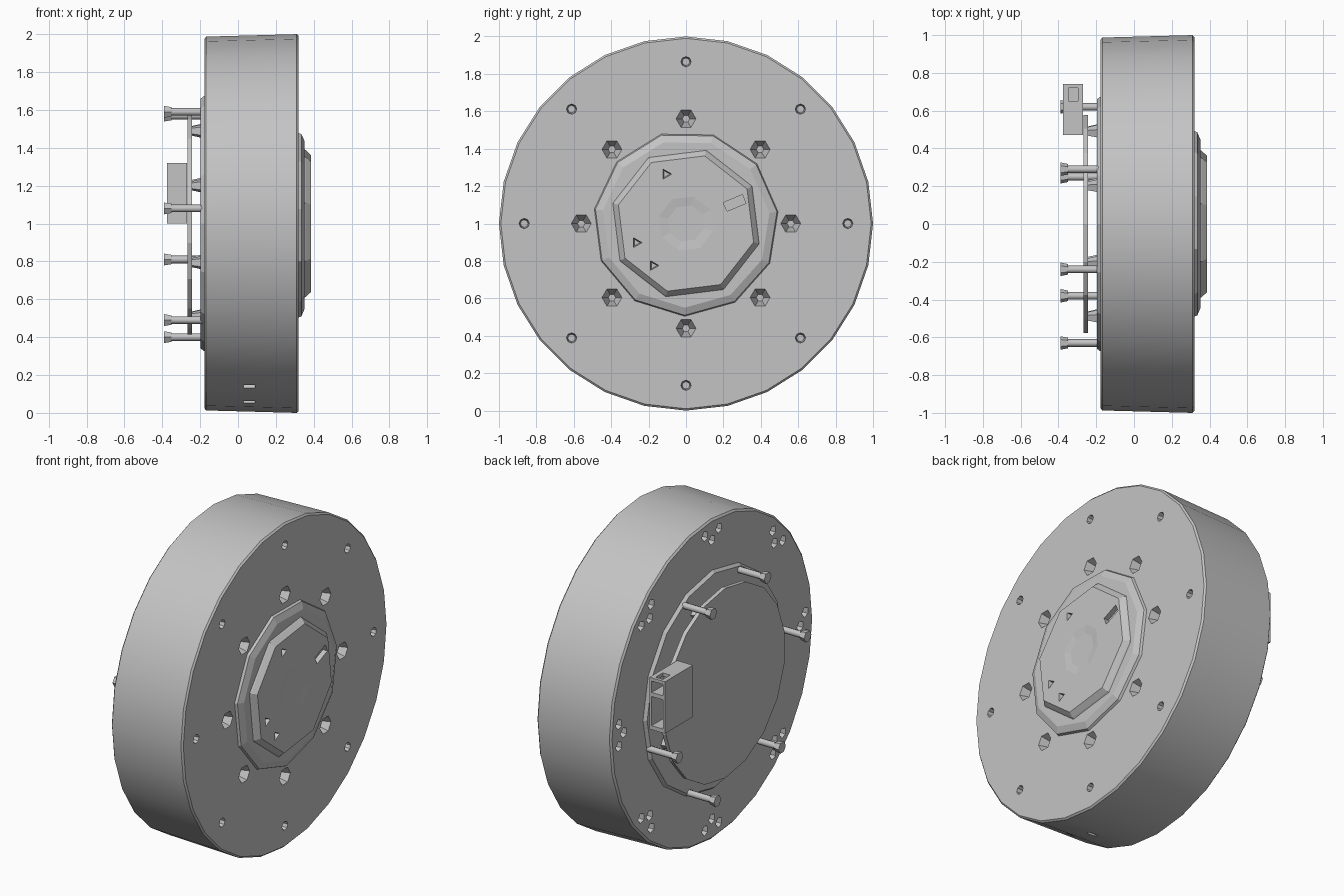
import bpy, bmesh
from math import sin, cos, pi, radians
from mathutils import Matrix, Vector

cube = bpy.data.objects.get("Cube")
if cube:
    bpy.data.objects.remove(cube, do_unlink=True)

grey = bpy.data.materials.new("plain_grey")
grey.use_nodes = True
COLOUR = (0.55, 0.55, 0.55, 1)
grey.diffuse_color = COLOUR
grey.node_tree.nodes["Principled BSDF"].inputs["Base Color"].default_value = COLOUR


def finish(name, bm, smooth=None):
    bmesh.ops.recalc_face_normals(bm, faces=bm.faces)
    mesh = bpy.data.meshes.new(name)
    bm.to_mesh(mesh)
    bm.free()
    mesh.materials.append(grey)
    ob = bpy.data.objects.new(name, mesh)
    bpy.context.collection.objects.link(ob)
    if smooth:
        shade(ob, smooth)
    return ob


def activate(ob):
    bpy.ops.object.select_all(action='DESELECT')
    ob.select_set(True)
    bpy.context.view_layer.objects.active = ob


def shade(ob, degrees):
    activate(ob)
    bpy.ops.object.shade_smooth_by_angle(angle=radians(degrees))


def lathe(name, profile, sides, turn=0, smooth=None):
    """Revolve (x, radius) points about the horizontal axle and cap both ends."""
    bm = bmesh.new()
    rings = []
    for x, r in profile:
        angles = [turn + 2 * pi * i / sides for i in range(sides)]
        rings.append([bm.verts.new((x, r * sin(a), 1 + r * cos(a))) for a in angles])
    for a, b in zip(rings, rings[1:]):
        for i in range(sides):
            j = (i + 1) % sides
            bm.faces.new((a[i], a[j], b[j], b[i]))
    bm.faces.new(rings[0])
    bm.faces.new(rings[-1])
    return finish(name, bm, smooth)


def peg(bm, x0, x1, y, z, r0, r1, sides=6):
    """Cone section along x from x0 to x1; z is measured from the axle."""
    place = Matrix.Translation(((x0 + x1) / 2, y, 1 + z)) @ Matrix.Rotation(pi / 2, 4, 'Y')
    bmesh.ops.create_cone(bm, cap_ends=True, segments=sides, radius1=r0,
                          radius2=r1, depth=x1 - x0, matrix=place)


def box(bm, centre, size, turn=0):
    place = (Matrix.Translation(centre) @ Matrix.Rotation(turn, 4, 'X')
             @ Matrix.Diagonal((*size, 1)))
    bmesh.ops.create_cube(bm, size=1, matrix=place)


def polar(r, angle):
    return r * cos(angle), r * sin(angle)


def cut(ob, bm, smooth=None):
    cutter = finish("cutter", bm)
    cutter.hide_render = True
    mod = ob.modifiers.new("holes", 'BOOLEAN')
    mod.operation, mod.solver, mod.object = 'DIFFERENCE', 'EXACT', cutter
    activate(ob)
    bpy.ops.object.modifier_apply(modifier=mod.name)
    bpy.data.objects.remove(cutter, do_unlink=True)
    if smooth:
        shade(ob, smooth)


# Main drum
drum = lathe("drum", [(-0.178, 0.975), (-0.168, 0.987), (0.31, 1.0), (0.32, 0.99)], 28)
holes = bmesh.new()
for i in range(8):
    a = i * pi / 4
    # front mounting holes and recessed screw pockets
    peg(holes, 0.26, 0.34, *polar(0.865, a), 0.02, 0.03, 8)
    peg(holes, 0.23, 0.33, *polar(0.56, a), 0.02, 0.057, 6)
    # clusters of three pits on the back
    for r, swing in ((0.86, 0), (0.91, 0.075), (0.91, -0.075)):
        peg(holes, -0.19, -0.10, *polar(r, a + swing), 0.034, 0.018, 5)
# small slots in the rim
for angle in (4.2, 4.41):
    y, z = polar(1.0, angle)
    box(holes, (0.06, y, 1 + z), (0.06, 0.1, 0.03), angle)
cut(drum, holes, 25)

# Front hub: flared collar and cap
lathe("hub_collar", [(0.31, 0.50), (0.335, 0.49), (0.352, 0.45), (0.352, 0.3)], 11, 0.3)
cap = lathe("hub_cap", [(0.34, 0.415), (0.36, 0.40), (0.386, 0.375),
                        (0.386, 0.15), (0.38, 0.10)], 8, 0.27)
holes = bmesh.new()
for degrees in (112, 201, 232):
    peg(holes, 0.35, 0.40, *polar(0.285, radians(degrees)), 0.02, 0.035, 3)
box(holes, (0.385, 0.26, 1.11), (0.06, 0.11, 0.05), 0.4)
cut(cap, holes)

# Back collar and circuit board
lathe("back_collar", [(-0.197, 0.64), (-0.197, 0.66), (-0.17, 0.68)], 16)
lathe("circuit_board", [(-0.268, 0.585), (-0.243, 0.585)], 18)

# Short posts between board and drum
posts = bmesh.new()
for i in range(8):
    peg(posts, -0.245, -0.18, *polar(0.53, i * pi / 4 + 0.4), 0.025, 0.04, 5)
finish("board_posts", posts)

# Headed pins around the board
pins = [(-0.24, 0.59), (0.29, 0.57), (0.62, -0.19),
        (0.25, -0.60), (-0.38, -0.51), (-0.63, 0.08)]
bm = bmesh.new()
for y, z in pins:
    peg(bm, -0.36, -0.17, y, z, 0.02, 0.02, 8)
    peg(bm, -0.39, -0.35, y, z, 0.036, 0.028, 6)
finish("board_pins", bm, 50)

# Connector with an open socket
bm = bmesh.new()
box(bm, (-0.322, 0.605, 1.16), (0.106, 0.27, 0.32))
connector = finish("connector", bm)
holes = bmesh.new()
box(holes, (-0.322, 0.69, 1.115), (0.076, 0.14, 0.18))
box(holes, (-0.322, 0.69, 1.265), (0.076, 0.14, 0.07))
cut(connector, holes)
window = bmesh.new()
box(window, (-0.322, 0.685, 1.30), (0.05, 0.07, 0.06))
cut(connector, window)
